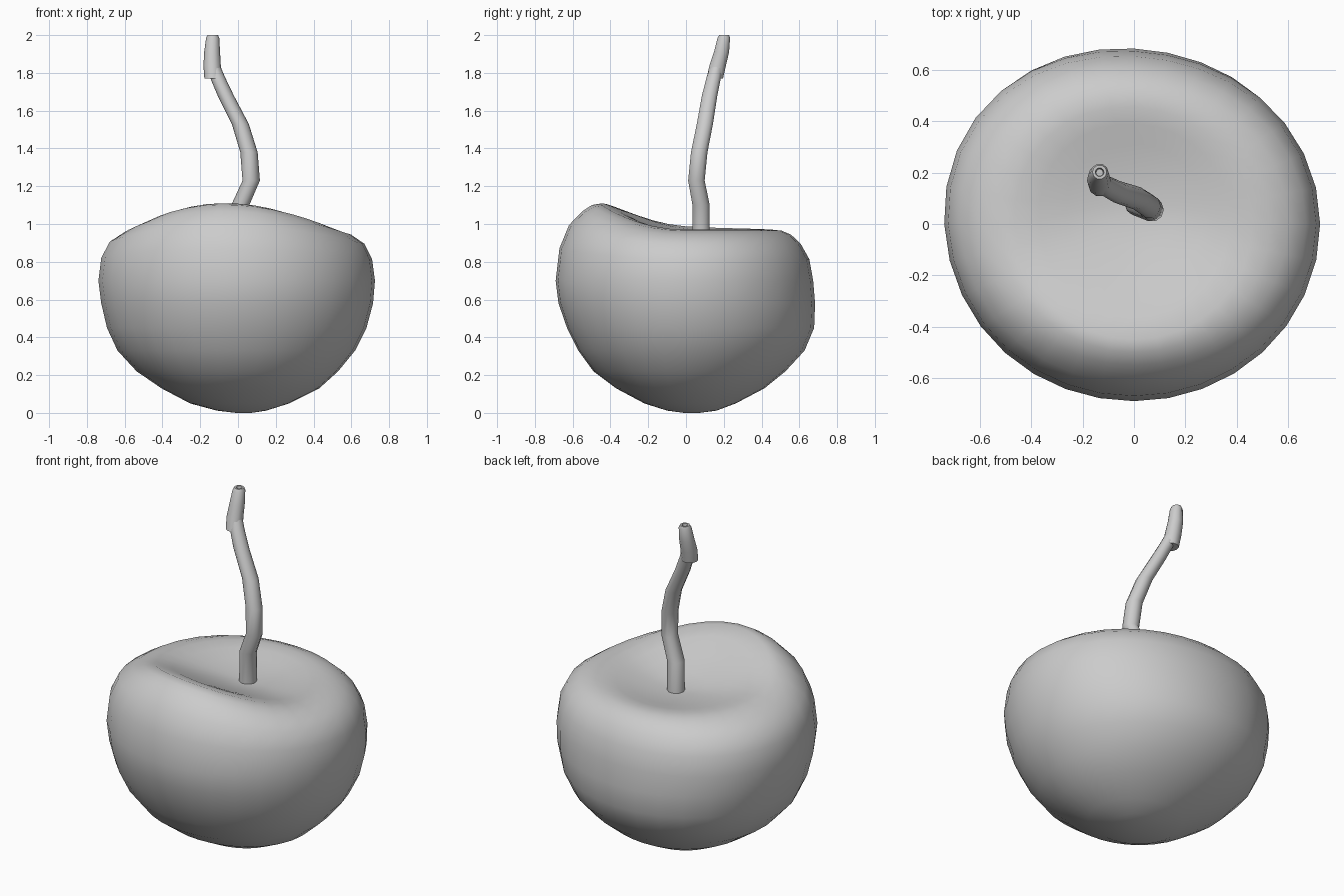
import bpy, bmesh
from math import sin, cos, pi, radians

cube = bpy.data.objects.get("Cube")
if cube:
    bpy.data.objects.remove(cube, do_unlink=True)

grey = bpy.data.materials.new("plain_grey")
grey.use_nodes = True
grey.diffuse_color = (0.6, 0.6, 0.6, 1)
grey.node_tree.nodes["Principled BSDF"].inputs["Base Color"].default_value = (0.6, 0.6, 0.6, 1)


def loft(name, rings, sharp_angle, caps=True):
    """Skin a stack of equal-sized rings and close both ends with a fan."""
    bm = bmesh.new()
    loops = [[bm.verts.new(p) for p in ring] for ring in rings]
    n = len(loops[0])
    for low, high in zip(loops, loops[1:]):
        for i in range(n):
            j = (i + 1) % n
            bm.faces.new((low[i], low[j], high[j], high[i]))
    bm.faces.new(loops[0][::-1])
    bm.faces.new(loops[-1])
    ends = [f for f in bm.faces if len(f.verts) > 4]
    bmesh.ops.poke(bm, faces=ends)
    bmesh.ops.recalc_face_normals(bm, faces=bm.faces[:])
    mesh = bpy.data.meshes.new(name)
    bm.to_mesh(mesh)
    bm.free()
    mesh.materials.append(grey)
    obj = bpy.data.objects.new(name, mesh)
    bpy.context.collection.objects.link(obj)
    bpy.ops.object.select_all(action='DESELECT')
    obj.select_set(True)
    bpy.context.view_layer.objects.active = obj
    bpy.ops.object.shade_smooth_by_angle(angle=radians(sharp_angle))
    return obj


def blend(a, east, north, west, south):
    """Mix four side values smoothly around the body."""
    c, s = cos(a), sin(a)
    return c * c * (east if c > 0 else west) + s * s * (north if s > 0 else south)


def lobe(a, centre):
    return max(0, cos(a - centre)) ** 4


SIDES = 32
ANGLES = [2 * pi * i / SIDES for i in range(SIDES)]


def rim_height(a):
    return blend(a, 0.97, 0.97, 0.98, 1.10) + 0.03 * lobe(a, 1.25 * pi)


def body_ring(radii, height, shift=(0, 0), bulge=0.05):
    ring = []
    for a in ANGLES:
        r = blend(a, *radii) * (1 + bulge * lobe(a, 0.75 * pi))
        ring.append((shift[0] + r * cos(a), shift[1] + r * sin(a), height(a)))
    return ring


# Fruit body: rounded underside, level rings (height, then east/north/west/south radius)
rings = [body_ring((0.04,) * 4, lambda a: 0.0, (0.03, 0.03)),
         body_ring((0.13,) * 4, lambda a: 0.012, (0.02, 0.03))]
underside = [
    (0.05, 0.27, 0.26, 0.25, 0.22),
    (0.13, 0.43, 0.41, 0.40, 0.37),
    (0.22, 0.53, 0.52, 0.53, 0.49),
    (0.33, 0.62, 0.62, 0.63, 0.57),
    (0.45, 0.68, 0.67, 0.685, 0.63),
    (0.58, 0.715, 0.675, 0.715, 0.675),
    (0.70, 0.725, 0.665, 0.73, 0.69),
]
for z, *radii in underside:
    rings.append(body_ring(radii, lambda a: z))

# Shoulder: rises to the uneven rim (fraction of rise, then radii)
shoulder = [
    (0.42, 0.71, 0.645, 0.715, 0.67),
    (0.72, 0.67, 0.60, 0.67, 0.62),
    (0.90, 0.60, 0.55, 0.59, 0.55),
    (0.98, 0.53, 0.50, 0.52, 0.50),
    (1.00, 0.46, 0.45, 0.46, 0.45),
]
for rise, *radii in shoulder:
    rings.append(body_ring(radii, lambda a: 0.7 + (rim_height(a) - 0.7) * rise))

# Dimple: sinks from the rim to the foot of the stem
for r, rise, move in [(0.37, 0.8, 0.2), (0.27, 0.45, 0.5), (0.16, 0.17, 0.8), (0.06, 0.0, 1)]:
    rings.append(body_ring((r,) * 4, lambda a: 0.92 + (rim_height(a) - 0.92) * rise,
                           (0.02 * move, 0.08 * move)))
loft("fruit_body", rings, 60)


def tube(name, path, sides=10):
    """Tube through (x, y, z, radius) points."""
    loft(name, [[(x + r * cos(2 * pi * i / sides), y + r * sin(2 * pi * i / sides), z)
                 for i in range(sides)] for x, y, z, r in path], 50)


# Crooked stem
tube("stem", [
    (0.01, 0.08, 0.86, 0.048),
    (0.012, 0.08, 1.10, 0.048),
    (0.07, 0.055, 1.23, 0.046),
    (0.058, 0.07, 1.38, 0.046),
    (0.012, 0.10, 1.53, 0.045),
    (-0.065, 0.125, 1.68, 0.043),
    (-0.11, 0.148, 1.78, 0.04),
    (-0.13, 0.165, 1.84, 0.035),
])

# Sleeve at the stem end, with a small hollow in its top
tube("stem_tip", [
    (-0.13, 0.152, 1.77, 0.036),
    (-0.132, 0.152, 1.77, 0.046),
    (-0.137, 0.168, 1.84, 0.046),
    (-0.137, 0.188, 1.91, 0.042),
    (-0.134, 0.20, 1.985, 0.035),
    (-0.134, 0.202, 2.0, 0.028),
    (-0.134, 0.202, 2.0, 0.017),
    (-0.134, 0.20, 1.975, 0.014),
])
